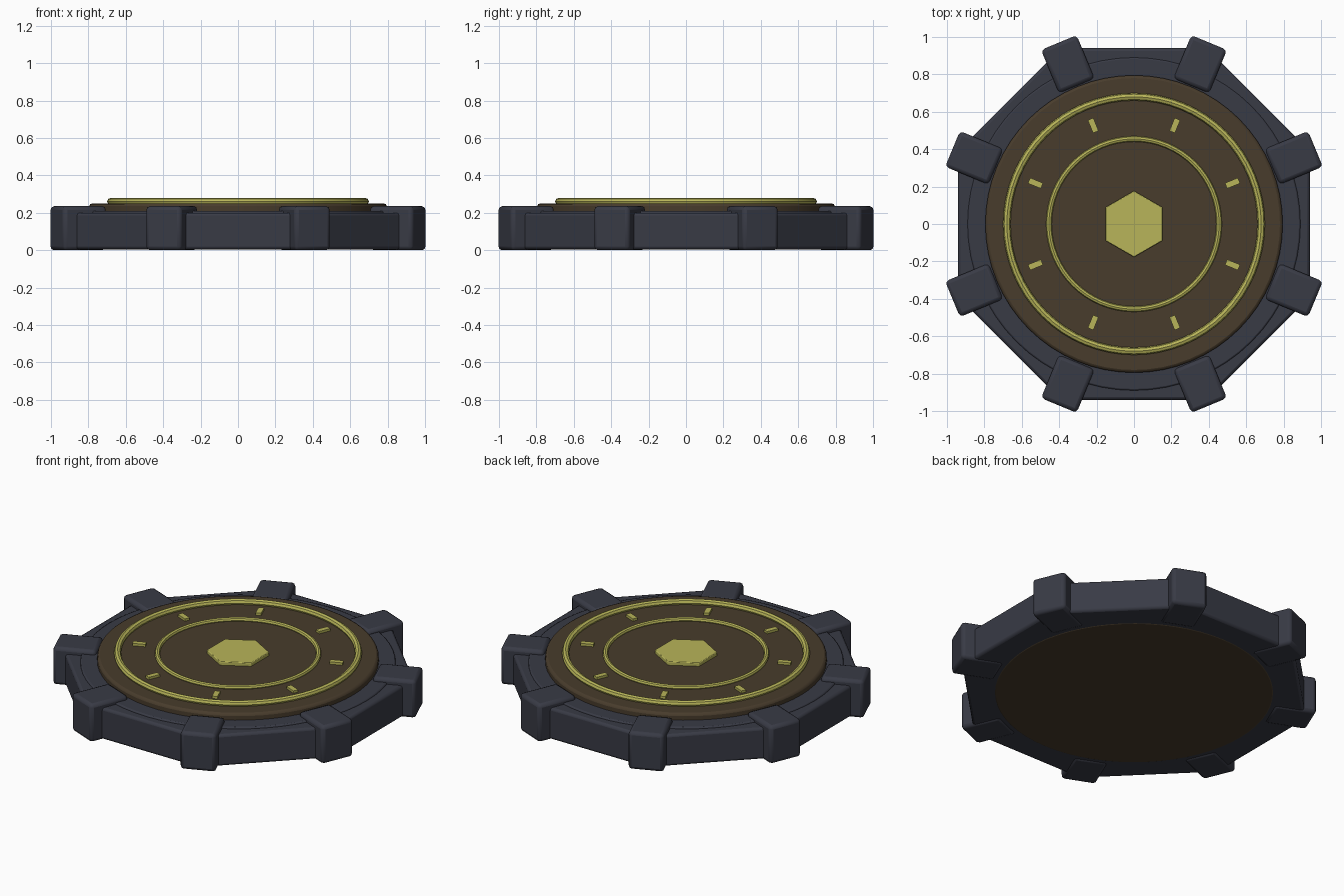
import bpy
from math import pi, cos, sin

if "Cube" in bpy.data.objects:
    bpy.data.objects.remove(bpy.data.objects["Cube"])


def material(name, rgb):
    m = bpy.data.materials.new(name)
    m.diffuse_color = (*rgb, 1)
    m.use_nodes = True
    m.node_tree.nodes["Principled BSDF"].inputs["Base Color"].default_value = m.diffuse_color
    return m


DARK = material("dark_metal", (0.04, 0.043, 0.06))
BROWN = material("brown_plate", (0.065, 0.045, 0.025))
YELLOW = material("yellow_glow", (0.48, 0.46, 0.1))


def finish(name, mat, bevel=0, segments=2):
    ob = bpy.context.object
    ob.name = name
    ob.data.materials.append(mat)
    bpy.ops.object.transform_apply(location=False, rotation=False, scale=True)
    if bevel:
        mod = ob.modifiers.new("bevel", 'BEVEL')
        mod.width = bevel
        mod.segments = segments
        mod.limit_method = 'ANGLE'
    bpy.ops.object.shade_smooth_by_angle(angle=pi / 6)
    return ob


def prism(name, sides, r, z0, z1, mat, bevel, turn=0):
    bpy.ops.mesh.primitive_cylinder_add(vertices=sides, radius=r, depth=z1 - z0,
                                        location=(0, 0, (z0 + z1) / 2), rotation=(0, 0, turn))
    return finish(name, mat, bevel)


def block(name, radius, angle, z0, z1, length, width, mat, bevel):
    bpy.ops.mesh.primitive_cube_add(size=1, rotation=(0, 0, angle),
                                    location=(radius * cos(angle), radius * sin(angle), (z0 + z1) / 2))
    bpy.context.object.scale = (length, width, z1 - z0)
    return finish(name, mat, bevel)


def ring(name, r, thick, z):
    bpy.ops.mesh.primitive_torus_add(major_radius=r, minor_radius=thick, major_segments=64,
                                     minor_segments=8, location=(0, 0, z))
    return finish(name, YELLOW)


# Octagonal base, raised step and round plate
prism("octagon_base", 8, 0.94 / cos(pi / 8), 0.005, 0.2, DARK, 0.015, pi / 8)
prism("base_step", 64, 0.89, 0.1, 0.21, DARK, 0.008)
prism("round_plate", 64, 0.795, 0.003, 0.25, BROWN, 0.015)

# Glowing rings and hexagonal centre
ring("outer_ring", 0.68, 0.02, 0.26)
ring("inner_ring", 0.455, 0.015, 0.255)
prism("hexagon_centre", 6, 0.177, 0.24, 0.272, YELLOW, 0.004)

# Corner blocks and tick marks
for i in range(8):
    a = pi / 8 + i * pi / 4
    block(f"corner_block_{i + 1}", 0.925, a, 0, 0.235, 0.25, 0.206, DARK, 0.02)
    block(f"tick_mark_{i + 1}", 0.57, a, 0.24, 0.265, 0.075, 0.032, YELLOW, 0)
